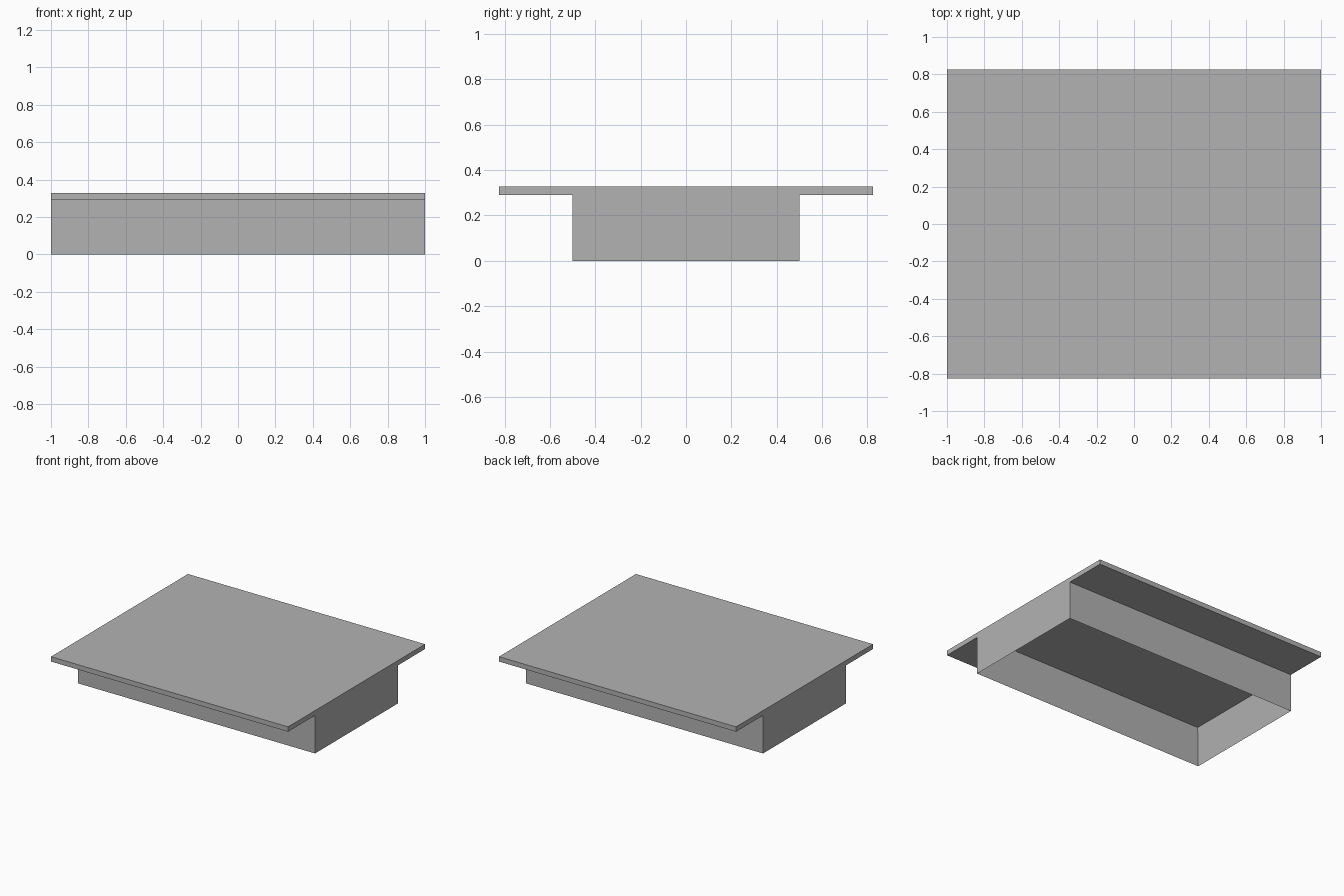
import bpy
import bmesh

cube = bpy.data.objects.get("Cube")
if cube:
    bpy.data.objects.remove(cube, do_unlink=True)

grey = bpy.data.materials.new("plain grey")
grey.use_nodes = True
colour = (0.45, 0.45, 0.45, 1)
grey.diffuse_color = colour
grey.node_tree.nodes["Principled BSDF"].inputs["Base Color"].default_value = colour

LENGTH = 2.0
PLATE_DEPTH = 1.65
BODY_DEPTH = 1.0
HEIGHT = 0.327
THICK = 0.037
BODY_HEIGHT = HEIGHT - THICK


def box_mesh(size, bottom):
    bm = bmesh.new()
    bmesh.ops.create_cube(bm, size=1)
    bmesh.ops.scale(bm, vec=size, verts=bm.verts)
    bmesh.ops.translate(bm, vec=(0, 0, bottom + size[2] / 2), verts=bm.verts)
    return bm


def finish(bm, name):
    mesh = bpy.data.meshes.new(name)
    bm.to_mesh(mesh)
    bm.free()
    mesh.materials.append(grey)
    obj = bpy.data.objects.new(name, mesh)
    bpy.context.collection.objects.link(obj)


# Flat top plate overhanging at the front and back
finish(box_mesh((LENGTH, PLATE_DEPTH, THICK), BODY_HEIGHT), "top_plate")

# Open frame below: inset the underside, then sink it up to the plate
bm = box_mesh((LENGTH, BODY_DEPTH, BODY_HEIGHT), 0)
underside = min(bm.faces, key=lambda f: f.calc_center_median().z)
bmesh.ops.inset_region(bm, faces=[underside], thickness=THICK)
bmesh.ops.translate(bm, vec=(0, 0, BODY_HEIGHT - 0.001), verts=underside.verts)
finish(bm, "hollow_body")
